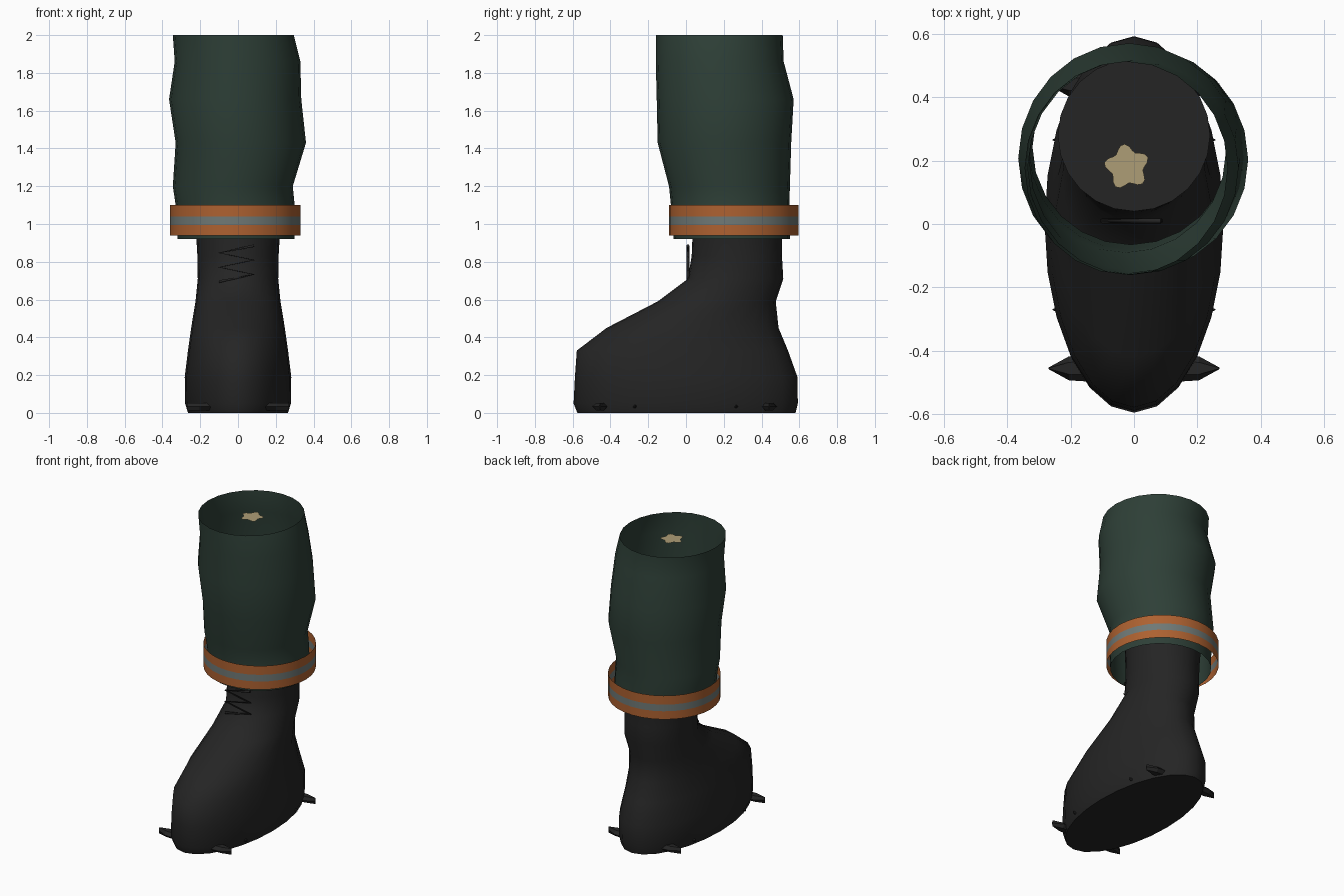
import bpy
from math import sin, cos, pi, radians

cube = bpy.data.objects.get("Cube")
if cube:
    bpy.data.objects.remove(cube, do_unlink=True)


def material(name, r, g, b):
    m = bpy.data.materials.new(name)
    m.use_nodes = True
    m.diffuse_color = (r, g, b, 1)
    shader = next(n for n in m.node_tree.nodes if n.type == 'BSDF_PRINCIPLED')
    shader.inputs["Base Color"].default_value = (r, g, b, 1)
    shader.inputs["Roughness"].default_value = 0.9
    return m


BLACK = material("black rubber", 0.018, 0.018, 0.018)
GREEN = material("dark green cloth", 0.027, 0.050, 0.038)
ORANGE = material("orange band", 0.42, 0.12, 0.03)
GREY = material("reflective grey", 0.16, 0.19, 0.18)
BONE = material("pale bone", 0.42, 0.34, 0.18)


def make(name, verts, faces, mats, smooth=None):
    mesh = bpy.data.meshes.new(name)
    mesh.from_pydata(verts, [], faces)
    for m in mats:
        mesh.materials.append(m)
    ob = bpy.data.objects.new(name, mesh)
    bpy.context.collection.objects.link(ob)
    if smooth:
        bpy.ops.object.select_all(action='DESELECT')
        ob.select_set(True)
        bpy.context.view_layer.objects.active = ob
        bpy.ops.object.shade_smooth_by_angle(angle=radians(smooth))
    return ob


def loft(name, rings, mats, caps=True, smooth=None):
    """Skin a stack of equal-sized point rings."""
    n = len(rings[0])
    verts = [p for ring in rings for p in ring]
    faces = [(k * n + i, k * n + (i + 1) % n, (k + 1) * n + (i + 1) % n, (k + 1) * n + i)
             for k in range(len(rings) - 1) for i in range(n)]
    if caps:
        faces += [tuple(reversed(range(n))), tuple(range(len(verts) - n, len(verts)))]
    return make(name, verts, faces, mats, smooth)


def oval(z, x0, x1, y0, y1, n=24):
    """Horizontal ellipse filling the given extents."""
    cx, cy, rx, ry = (x0 + x1) / 2, (y0 + y1) / 2, (x1 - x0) / 2, (y1 - y0) / 2
    return [(cx + rx * sin(2 * pi * i / n), cy - ry * cos(2 * pi * i / n), z) for i in range(n)]


# Boot: height, half width, front, back
boot_profile = [
    (0, 0.265, -0.575, 0.58), (0.05, 0.28, -0.595, 0.592), (0.19, 0.282, -0.588, 0.59),
    (0.33, 0.265, -0.578, 0.54), (0.45, 0.248, -0.42, 0.49), (0.59, 0.225, -0.15, 0.475),
    (0.71, 0.213, 0.01, 0.515), (0.83, 0.215, 0.03, 0.508), (0.95, 0.222, 0.035, 0.51),
    (1.1, 0.24, 0.04, 0.52)]
boot = loft("boot", [[(x, -y, z) for x, y, z in oval(z, -w, w, -b, -f)][::-1]
                     for z, w, f, b in boot_profile], [BLACK], smooth=50)

# Trouser leg: one open cloth shell
trouser_profile = [
    (0.92, -0.32, 0.30, -0.065, 0.55), (1.1, -0.33, 0.30, -0.08, 0.547),
    (1.2, -0.345, 0.29, -0.09, 0.55), (1.43, -0.33, 0.36, -0.15, 0.557),
    (1.66, -0.365, 0.335, -0.155, 0.57), (1.86, -0.335, 0.33, -0.16, 0.517),
    (2.0, -0.345, 0.295, -0.16, 0.512)]
loft("trouser_leg", [oval(*row) for row in trouser_profile], [GREEN], caps=False, smooth=60)

# Cuff band: open sleeve with a grey middle stripe
cuff = loft("cuff_band", [oval(z, -0.36, 0.33, -0.09, 0.595, 32)
                          for z in (0.94, 0.995, 1.04, 1.1)],
            [ORANGE, GREY], caps=False, smooth=40)
for p in cuff.data.polygons:
    p.material_index = int(0.995 < p.center.z < 1.04)

# Laces: zigzag cord
curve = bpy.data.curves.new("laces", 'CURVE')
curve.dimensions = '3D'
curve.bevel_depth = 0.008
curve.bevel_resolution = 1
curve.use_fill_caps = True
spline = curve.splines.new('POLY')
spline.points.add(5)
for i, pt in enumerate(spline.points):
    pt.co = (-0.1 if i % 2 else 0.085, 0.01, 0.885 - i * 0.038, 1)
curve.materials.append(BLACK)
bpy.context.collection.objects.link(bpy.data.objects.new("laces", curve))


# Sole cleats: hexagonal studs narrowing to a vertical edge
def cleat(name, side, y, tip, length, radius):
    rings = []
    for t, width in ((0, 1), (0.5, 0.9), (1, 0.05)):
        x = side * (tip - length * (1 - t))
        rings.append([(x, y + side * radius * width * cos(i * pi / 3),
                       0.033 + radius * 0.55 * sin(i * pi / 3)) for i in range(6)])
    loft(name, rings, [BLACK])


for side, label in ((1, "left"), (-1, "right")):
    for y, place in ((-0.455, "front"), (0.44, "rear")):
        cleat(f"{place}_{label}_cleat", side, y, 0.27, 0.13, 0.042)
    for y, place in ((-0.27, "front"), (0.265, "rear")):
        cleat(f"{place}_{label}_stud", side, y, 0.257, 0.05, 0.017)

# Bone end: flat lobed disc inside the top opening
outline = []
for i in range(30):
    a = 2 * pi * i / 30
    r = 0.062 + 0.011 * cos(5 * (a - pi / 2 - 0.15))
    outline.append((-0.022 + r * cos(a), 0.18 + r * sin(a), 1.975))
make("bone_end", outline, [tuple(range(30))], [BONE])
